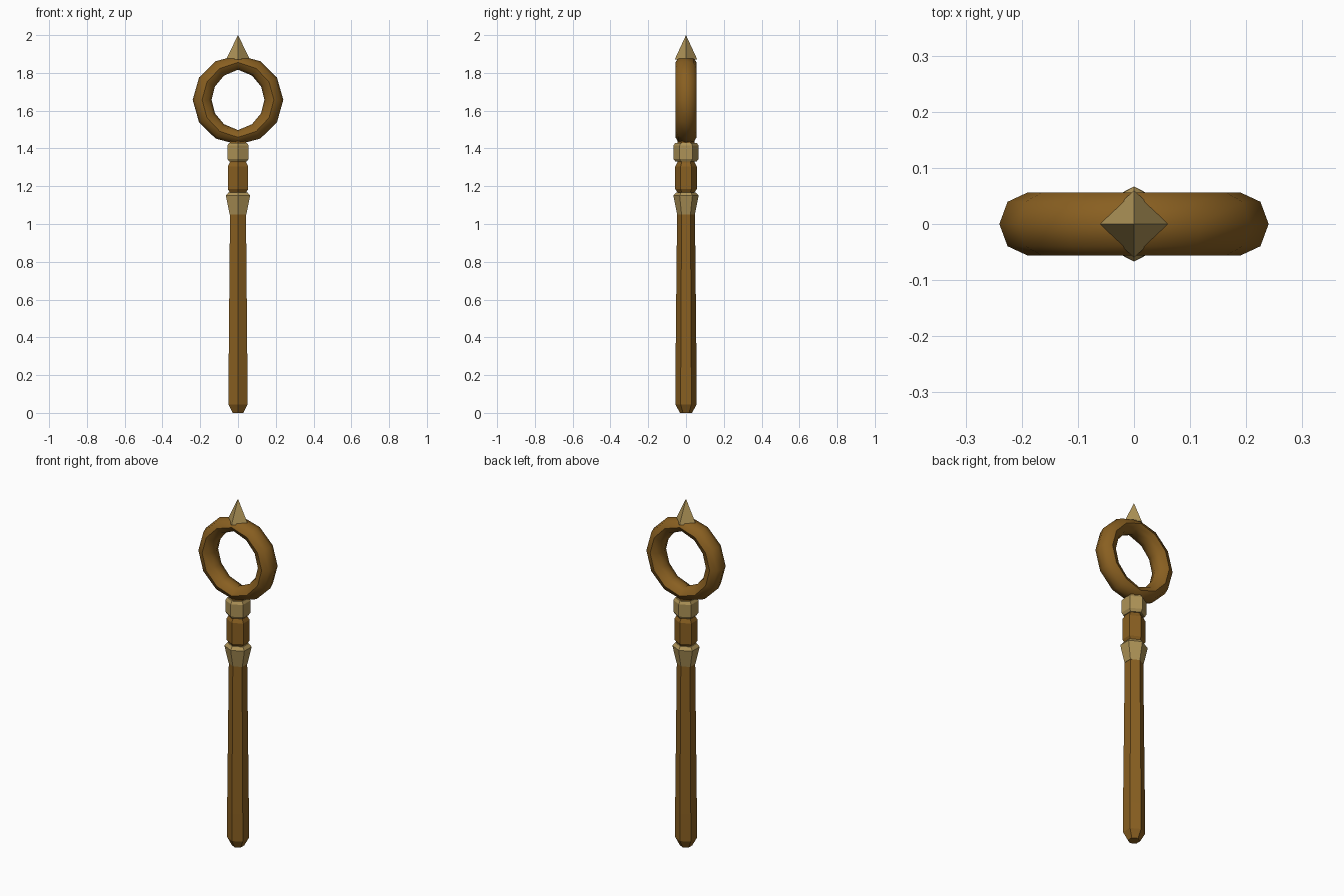
import bpy, math
from math import sin, cos, pi, radians

cube = bpy.data.objects.get("Cube")
if cube:
    bpy.data.objects.remove(cube)


def material(name, color):
    m = bpy.data.materials.new(name)
    m.use_nodes = True
    m.diffuse_color = color
    m.node_tree.nodes["Principled BSDF"].inputs["Base Color"].default_value = color
    return m


wood = material("brown wood", (0.25, 0.115, 0.015, 1))
bone = material("pale tan", (0.42, 0.29, 0.095, 1))


def add_mesh(name, verts, faces, mat):
    mesh = bpy.data.meshes.new(name)
    mesh.from_pydata(verts, [], faces)
    mesh.materials.append(mat)
    ob = bpy.data.objects.new(name, mesh)
    bpy.context.collection.objects.link(ob)
    return ob


def hex_part(name, levels, mat):
    """Six-sided column; each level is (half width x, half depth y, z)."""
    verts, faces, n = [], [], 6
    for hx, hy, z in levels:
        for k in range(n):
            a = pi / 2 + k * 2 * pi / n
            verts.append((hx * cos(a) / cos(pi / n), hy * sin(a), z))
    for i in range(len(levels) - 1):
        for k in range(n):
            a, b = i * n + k, i * n + (k + 1) % n
            faces.append((a, b, b + n, a + n))
    faces.append(tuple(reversed(range(n))))
    faces.append(tuple(range(len(verts) - n, len(verts))))
    return add_mesh(name, verts, faces, mat)


# Shaft with a blunt foot
hex_part("shaft", [(0.028, 0.032, 0), (0.05, 0.056, 0.045), (0.05, 0.056, 0.2),
                   (0.042, 0.047, 1.08)], wood)
# Flared ferrule on top of the shaft
hex_part("ferrule", [(0.044, 0.047, 1.05), (0.064, 0.067, 1.15),
                     (0.05, 0.052, 1.168)], bone)
# Grip block, thin neck and collar
hex_part("neck", [(0.042, 0.046, 1.14), (0.042, 0.046, 1.44)], wood)
hex_part("grip", [(0.044, 0.046, 1.168), (0.054, 0.057, 1.185),
                  (0.054, 0.057, 1.305), (0.044, 0.046, 1.325)], wood)
hex_part("collar", [(0.047, 0.056, 1.33), (0.056, 0.067, 1.345),
                    (0.056, 0.067, 1.415), (0.047, 0.056, 1.43)], bone)

# Ring head: twelve segments, eight-sided tube, thinner at top and bottom
SEG, SIDES = 12, 8
verts, faces = [], []
for i in range(SEG):
    t = 2 * pi * i / SEG
    thick = 0.038 + 0.012 * abs(cos(t))
    mid = 0.24 - 0.004 * abs(sin(t)) - thick
    for j in range(SIDES):
        p = 2 * pi * j / SIDES
        r = mid + thick * cos(p)
        verts.append((r * cos(t), 0.056 * sin(p), 1.657 + r * sin(t)))
        i2, j2 = (i + 1) % SEG, (j + 1) % SIDES
        faces.append((i * SIDES + j, i * SIDES + j2, i2 * SIDES + j2, i2 * SIDES + j))
ring = add_mesh("ring_head", verts, [f[::-1] for f in faces], wood)
bpy.context.view_layer.objects.active = ring
ring.select_set(True)
bpy.ops.object.shade_smooth_by_angle(angle=radians(50))

# Four-sided spike on the crown of the ring
base = [(0.064, 0, 1.87), (0, 0.06, 1.87), (-0.064, 0, 1.87), (0, -0.06, 1.87)]
add_mesh("spike", base + [(0, 0, 2.0)],
         [(0, 1, 4), (1, 2, 4), (2, 3, 4), (3, 0, 4), (3, 2, 1, 0)], bone)
